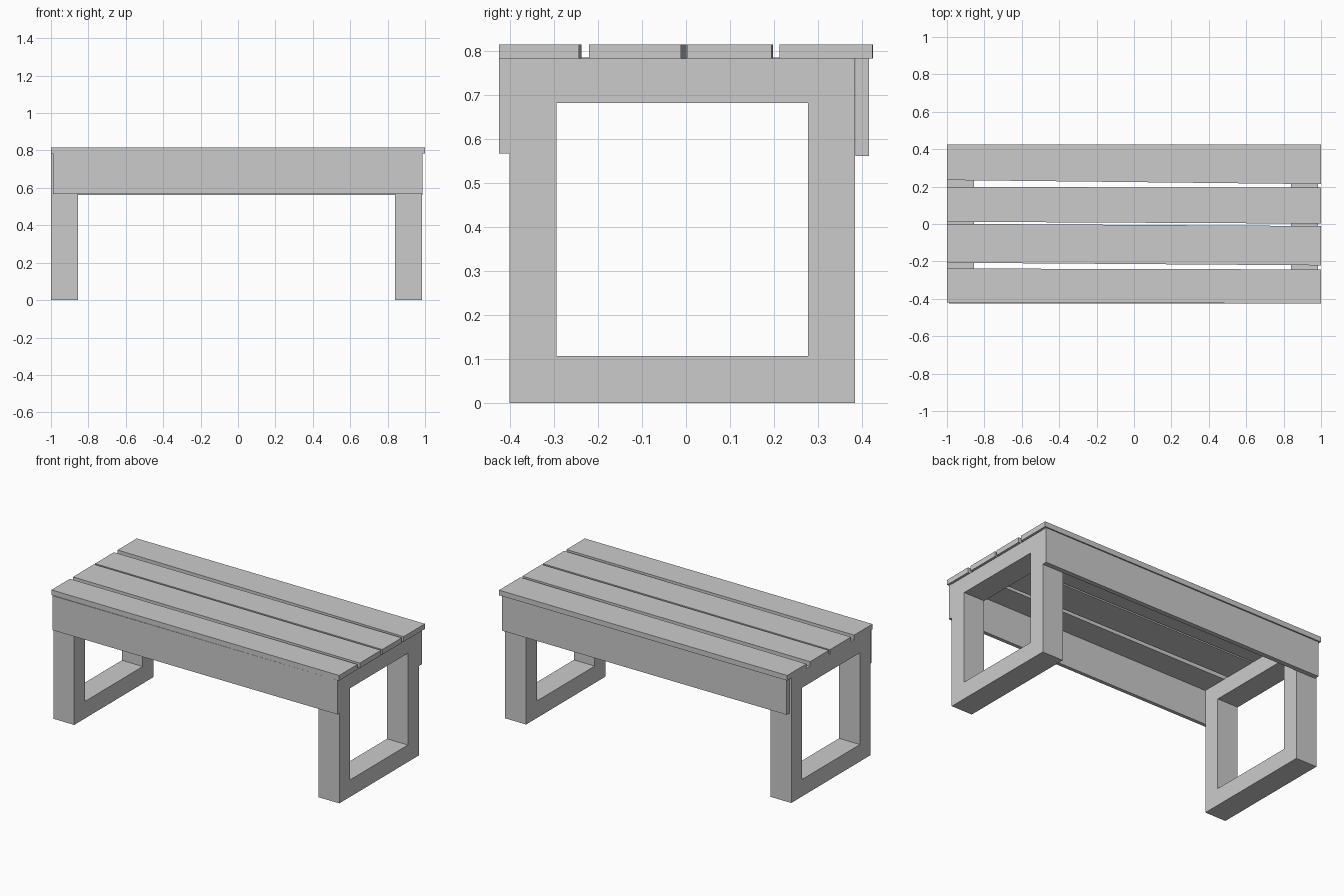
import bpy

if "Cube" in bpy.data.objects:
    bpy.data.objects.remove(bpy.data.objects["Cube"])


def mesh_object(name, verts, faces):
    mesh = bpy.data.meshes.new(name)
    mesh.from_pydata(verts, [], faces)
    mesh.update()
    obj = bpy.data.objects.new(name, mesh)
    bpy.context.collection.objects.link(obj)
    return obj


def board(name, x0, x1, left, right, z0, z1):
    """Straight board; left and right are its (y_min, y_max) at each end."""
    outline = [(x0, left[0]), (x1, right[0]), (x1, right[1]), (x0, left[1])]
    verts = [(x, y, z) for z in (z0, z1) for x, y in outline]
    sides = [(i, (i + 1) % 4, (i + 1) % 4 + 4, i + 4) for i in range(4)]
    return mesh_object(name, verts, [(3, 2, 1, 0), (4, 5, 6, 7)] + sides)


def leg_frame(name, x0, x1, top):
    """Rectangular leg loop with mitred corners."""
    outer = [(-0.402, 0), (0.385, 0), (0.385, top), (-0.402, top)]
    inner = [(-0.295, 0.107), (0.277, 0.107), (0.277, 0.682), (-0.295, 0.682)]
    verts = [(x, y, z) for x in (x0, x1) for y, z in outer + inner]
    faces = []
    for i in range(4):
        j = (i + 1) % 4
        faces += [
            (i + 8, j + 8, j + 12, i + 12),   # face towards +x
            (i, i + 4, j + 4, j),             # face towards -x
            (i, j, j + 8, i + 8),             # outside
            (i + 4, i + 12, j + 12, j + 4),   # inside
        ]
    return mesh_object(name, verts, faces)


# Leg loops at both ends
leg_frame("left_leg_frame", -1.0, -0.855, 0.786)
leg_frame("right_leg_frame", 0.84, 0.985, 0.783)

# Long side rails
board("front_rail", -0.99, 0.987, (-0.424, -0.402), (-0.425, -0.402), 0.567, 0.783)
board("back_rail", -0.99, 0.987, (0.386, 0.416), (0.386, 0.416), 0.562, 0.783)

# Seat slats, slightly skewed as in hand-laid planks
slats = [
    ((-0.42, -0.238), (-0.425, -0.243)),
    ((-0.207, 0.001), (-0.221, -0.011)),
    ((0.012, 0.198), (0.002, 0.194)),
    ((0.235, 0.425), (0.213, 0.424)),
]
for n, (left, right) in enumerate(slats, 1):
    board(f"seat_slat_{n}", -1.0, 1.0, left, right, 0.783, 0.815)
